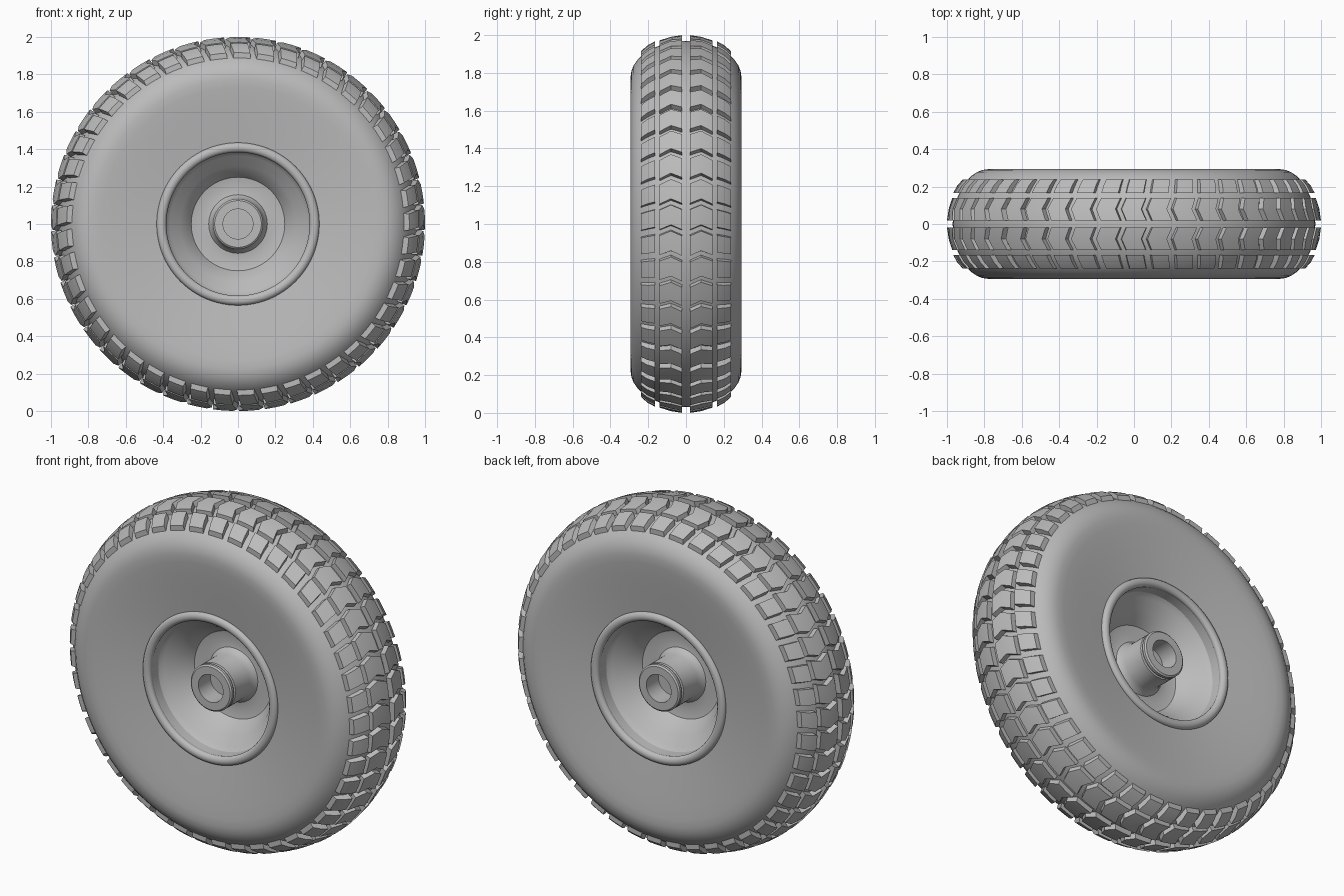
import bpy, bmesh
from math import sin, cos, pi, radians
from mathutils import Vector

cube = bpy.data.objects.get("Cube")
if cube:
    bpy.data.objects.remove(cube, do_unlink=True)

grey = bpy.data.materials.new("plain_grey")
grey.use_nodes = True
colour = (0.5, 0.5, 0.5, 1)
grey.diffuse_color = colour
for node in grey.node_tree.nodes:
    if node.type == 'BSDF_PRINCIPLED':
        node.inputs["Base Color"].default_value = colour
        node.inputs["Roughness"].default_value = 0.6

LUGS = 45
PITCH = 2 * pi / LUGS


def polar(r, y, a):
    """Point at radius r and angle a around the axle, which runs along y at z = 1."""
    return Vector((r * cos(a), y, 1 + r * sin(a)))


def finish(name, bm, angle):
    bmesh.ops.recalc_face_normals(bm, faces=bm.faces)
    mesh = bpy.data.meshes.new(name)
    bm.to_mesh(mesh)
    bm.free()
    mesh.materials.append(grey)
    obj = bpy.data.objects.new(name, mesh)
    bpy.context.collection.objects.link(obj)
    bpy.ops.object.select_all(action='DESELECT')
    obj.select_set(True)
    bpy.context.view_layer.objects.active = obj
    bpy.ops.object.shade_smooth_by_angle(angle=radians(angle))
    return obj


def lathe(name, profile, closed=False, segments=96, angle=30):
    """Spin a (radius, y) profile around the axle; radius 0 ends become caps."""
    bm = bmesh.new()
    rings = []
    for r, y in profile:
        if r == 0:
            rings.append([bm.verts.new(polar(0, y, 0))] * segments)
        else:
            rings.append([bm.verts.new(polar(r, y, 2 * pi * i / segments))
                          for i in range(segments)])
    pairs = list(zip(rings, rings[1:]))
    if closed:
        pairs.append((rings[-1], rings[0]))
    for a, b in pairs:
        for i in range(segments):
            j = (i + 1) % segments
            quad = list(dict.fromkeys([a[i], a[j], b[j], b[i]]))
            bm.faces.new(quad)
    return finish(name, bm, angle)


def both_sides(half):
    """Extend a half profile, listed from the middle outwards, to the other side."""
    return [(r, -y) for r, y in reversed(half)] + [(r, y) for r, y in half if y > 0]


def lug_row(name, side, columns, length, taper):
    """Ring of raised blocks; columns hold y, top radius, base radius and forward shift."""
    bm = bmesh.new()
    for k in range(LUGS):
        middle = pi / 2 + k * PITCH
        grid = []
        for y, top, base, shift in columns:
            a = middle + shift
            h = length / 2
            grid.append([bm.verts.new(polar(r, side * y, a + t)) for r, t in
                         ((base, -h - taper), (top, -h), (top, 0),
                          (top, h), (base, h + taper))])
        for a, b in zip(grid, grid[1:]):
            for i in range(5):
                j = (i + 1) % 5
                bm.faces.new((a[i], a[j], b[j], b[i]))
        bm.faces.new(grid[0])
        bm.faces.new(grid[-1][::-1])
    return finish(name, bm, 20)


# Tyre body, with slightly dished sidewalls
carcass = [(0.97, 0), (0.966, 0.05), (0.957, 0.1), (0.943, 0.145),
           (0.922, 0.19), (0.897, 0.228), (0.868, 0.258), (0.84, 0.277),
           (0.81, 0.289), (0.775, 0.294), (0.73, 0.291), (0.66, 0.283),
           (0.58, 0.272), (0.5, 0.261), (0.41, 0.248)]
lathe("tyre", both_sides(carcass), closed=True, segments=128)

# Tread: chevron blocks by the centre groove and slanted shoulder blocks
chevron = [(0.02, 1.0, 0.96, -0.012), (0.08, 0.991, 0.955, 0.014),
           (0.14, 0.972, 0.937, -0.012)]
shoulder = [(0.165, 0.967, 0.928, -0.005), (0.205, 0.945, 0.905, -0.014),
            (0.238, 0.916, 0.88, -0.024)]
for side, label in ((1, "back"), (-1, "front")):
    lug_row(label + "_centre_tread", side, chevron, PITCH * 0.76, 0.006)
    lug_row(label + "_shoulder_tread", side, shoulder, PITCH * 0.68, 0.006)

# Rim dish on both sides, with a rolled lip
dish = [(0.12, 0.045), (0.16, 0.04), (0.2, 0.035), (0.25, 0.045), (0.31, 0.135),
        (0.365, 0.165), (0.383, 0.19), (0.387, 0.25), (0.415, 0.25)]
lathe("rim", both_sides(dish), closed=True)
for side, label in ((1, "back"), (-1, "front")):
    lip = [(0.409 + 0.026 * cos(2 * pi * i / 14),
            side * (0.252 + 0.022 * sin(2 * pi * i / 14))) for i in range(14)]
    lathe(label + "_rim_lip", lip, closed=True, angle=40)

# Hub with a flared root, a grooved collar and a recessed bore at each end
hub = [(0.165, 0.03), (0.145, 0.055), (0.134, 0.085), (0.134, 0.215), (0.126, 0.219),
       (0.126, 0.226), (0.134, 0.23), (0.134, 0.245), (0.125, 0.252),
       (0.08, 0.252), (0.08, 0.14), (0, 0.14)]
lathe("hub", both_sides(hub), segments=48)
